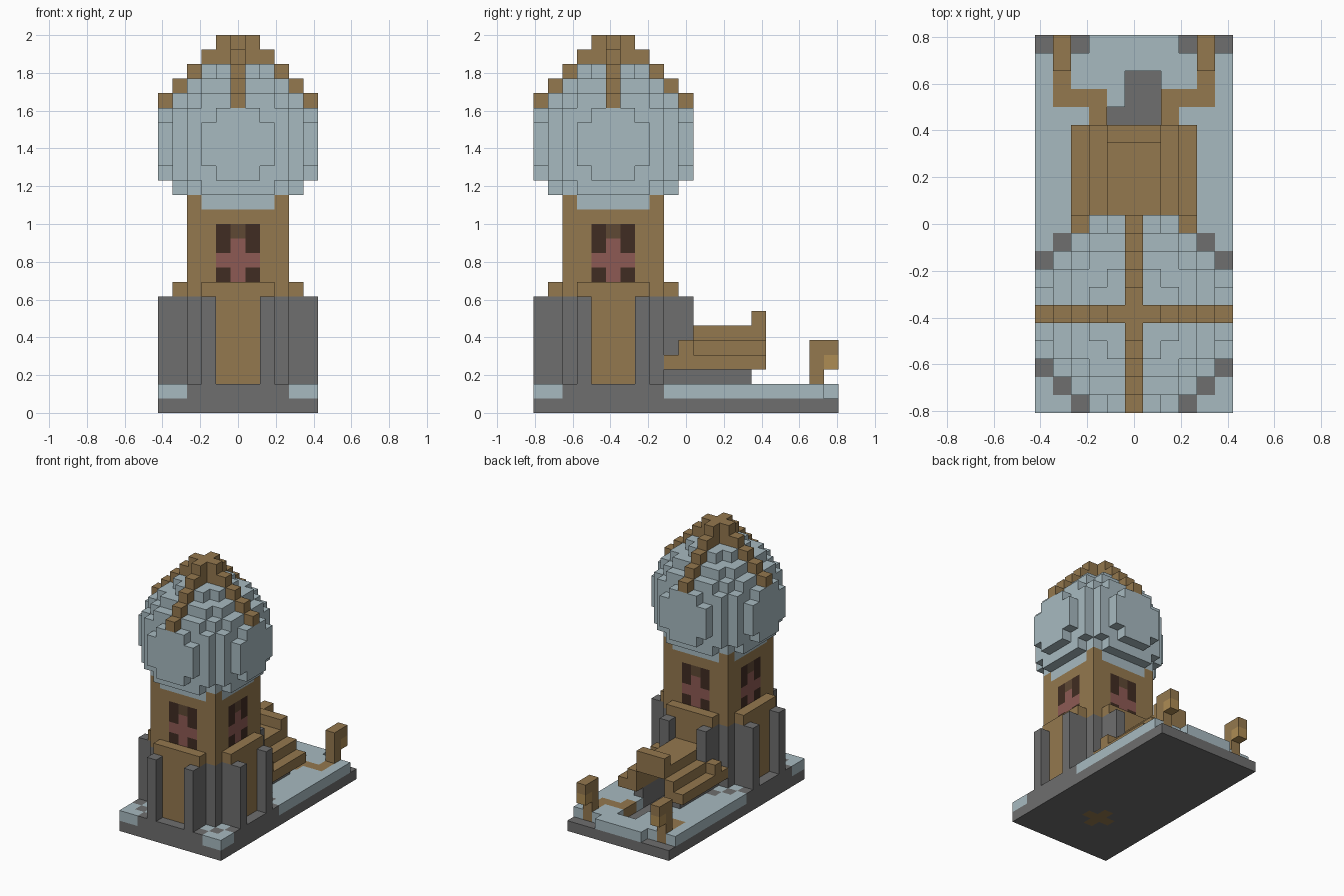
import bpy, bmesh
from mathutils import Vector

cube = bpy.data.objects.get("Cube")
if cube:
    bpy.data.objects.remove(cube, do_unlink=True)

U = 2 / 26                      # edge of one block
PALETTE = {
    "timber": (148, 120, 78), "pale_blue": (167, 186, 192), "stone": (110, 110, 110),
    "dark_frame": (64, 44, 34), "red_glass": (141, 90, 84), "lintel": (94, 72, 52),
    "lantern_glow": (174, 140, 84),
}


def linear(c):
    c /= 255
    return c / 12.92 if c < 0.04045 else ((c + 0.055) / 1.055) ** 2.4


materials = {}
for name, rgb in PALETTE.items():
    mat = bpy.data.materials.new(name)
    mat.use_nodes = True
    col = (*[linear(c) for c in rgb], 1)
    mat.diffuse_color = col
    bsdf = next(n for n in mat.node_tree.nodes if n.type == 'BSDF_PRINCIPLED')
    bsdf.inputs["Base Color"].default_value = col
    bsdf.inputs["Roughness"].default_value = 0.9
    materials[name] = mat
COLORS = list(PALETTE)

# Blocks are counted from the tower axis: x -5..5, y -5..15, z 0..25
blocks = {}


def put(part, color, x, y, z):
    blocks[x, y, z] = (part, color)


def fill(part, color, xs, ys, zs):
    for x in range(xs[0], xs[1] + 1):
        for y in range(ys[0], ys[1] + 1):
            for z in range(zs[0], zs[1] + 1):
                put(part, color, x, y, z)


def four(part, color, xs, ys, zs):
    """Repeat a box on all four sides of the tower."""
    for x in range(xs[0], xs[1] + 1):
        for y in range(ys[0], ys[1] + 1):
            for z in range(zs[0], zs[1] + 1):
                a, b = x, y
                for _ in range(4):
                    put(part, color, a, b, z)
                    a, b = -b, a


def clear(xs, ys, zs):
    for key in list(blocks):
        if all(lo <= c <= hi for c, (lo, hi) in zip(key, (xs, ys, zs))):
            del blocks[key]


# Ground slab and courtyard paving
fill("ground_slab", "stone", (-5, 5), (-5, 15), (0, 0))
for dx, dy in ((0, 0), (1, 0), (-1, 0), (0, 1), (0, -1)):
    put("ground_slab", "timber", dx, dy, 0)
fill("paving", "pale_blue", (-5, 5), (-5, 15), (1, 1))
for s in (-1, 1):
    for e in (-1, 1):
        for i in (3, 4, 5):
            put("drain_steps", "stone", s * i, e * (8 - i), 1)
    clear((min(3 * s, 5 * s), max(3 * s, 5 * s)), (15, 15), (1, 1))
    # wooden path inlaid in the paving
    fill("path", "timber", (2 * s, 2 * s), (11, 12), (1, 1))
    put("path", "timber", 3 * s, 12, 1)
    fill("path", "timber", (4 * s, 4 * s), (12, 14), (1, 1))
clear((-1, 1), (11, 11), (1, 1))
clear((0, 1), (12, 13), (1, 1))

# Porch with stepped gable roof behind the tower
clear((-1, 1), (6, 10), (1, 1))
for s in (-1, 1):
    fill("porch_wall", "stone", (2 * s, 2 * s), (5, 9), (1, 2))
    fill("porch_roof", "timber", (3 * s, 3 * s), (4, 10), (3, 3))
    put("porch_roof", "timber", 3 * s, 5, 4)
    fill("porch_roof", "timber", (2 * s, 2 * s), (5, 10), (3, 4))
fill("porch_roof", "timber", (-1, 1), (5, 10), (5, 5))
fill("porch_roof", "timber", (-1, 1), (10, 10), (6, 6))

# Tower body, stone below and timber above
fill("tower_base", "stone", (-3, 3), (-3, 3), (1, 7))
fill("tower_body", "timber", (-3, 3), (-3, 3), (8, 14))

# Plinth, buttresses, wall panels and sills on every side
four("plinth", "stone", (-2, 2), (-5, -4), (1, 1))
four("panel", "timber", (-1, 1), (-4, -4), (2, 7))
for s in (-2, 2):
    four("buttress", "stone", (s, s), (-5, -4), (1, 7))
four("sill", "timber", (-2, 2), (-4, -4), (8, 8))

# Windows
four("window", "red_glass", (-1, 1), (-3, -3), (9, 12))
for s in (-1, 1):
    four("window", "dark_frame", (s, s), (-3, -3), (9, 9))
    four("window", "dark_frame", (s, s), (-3, -3), (11, 12))
four("window", "lintel", (0, 0), (-3, -3), (12, 12))

# Round dome
for x in range(-5, 6):
    for y in range(-5, 6):
        for z in range(14, 24):
            if x * x + y * y + (z - 18) ** 2 <= 30:
                put("dome", "pale_blue", x, y, z)

# Crossing ribs climbing to the crown
for z, reach in ((21, 5), (22, 4), (23, 3)):
    four("dome_rib", "timber", (0, 0), (-reach, -reach), (z, z))
    if z > 21:
        four("dome_rib", "timber", (0, 0), (-reach, 1 - reach), (z, z))
four("dome_rib", "timber", (0, 0), (-2, 0), (24, 24))
four("dome_rib", "timber", (0, 0), (-1, 0), (25, 25))

# Lantern posts
for s in (-4, 4):
    fill("lantern_post", "timber", (s, s), (14, 14), (2, 4))
    put("lantern_post", "timber", s, 15, 4)
    put("lantern_post", "lantern_glow", s, 15, 3)

# Turn the blocks of each part into one mesh of exposed faces
AXES = [Vector(v) for v in ((1, 0, 0), (0, 1, 0), (0, 0, 1))]
for part in sorted({p for p, _ in blocks.values()}):
    bm = bmesh.new()
    used = []
    for key, (owner, color) in blocks.items():
        if owner != part:
            continue
        if color not in used:
            used.append(color)
        mid = Vector(key) + Vector((0, -5, 0.5))
        for i in range(3):
            for s in (-1, 1):
                n = AXES[i] * s
                if tuple(int(k + d) for k, d in zip(key, n)) in blocks:
                    continue
                a, b = AXES[(i + 1) % 3] / 2, AXES[(i + 2) % 3] / 2 * s
                c = mid + n / 2
                face = bm.faces.new([bm.verts.new((c + o) * U)
                                     for o in (-a - b, a - b, a + b, b - a)])
                face.material_index = used.index(color)
    bmesh.ops.remove_doubles(bm, verts=bm.verts, dist=U / 100)
    mesh = bpy.data.meshes.new(part)
    bm.to_mesh(mesh)
    bm.free()
    for color in used:
        mesh.materials.append(materials[color])
    bpy.context.scene.collection.objects.link(bpy.data.objects.new(part, mesh))
